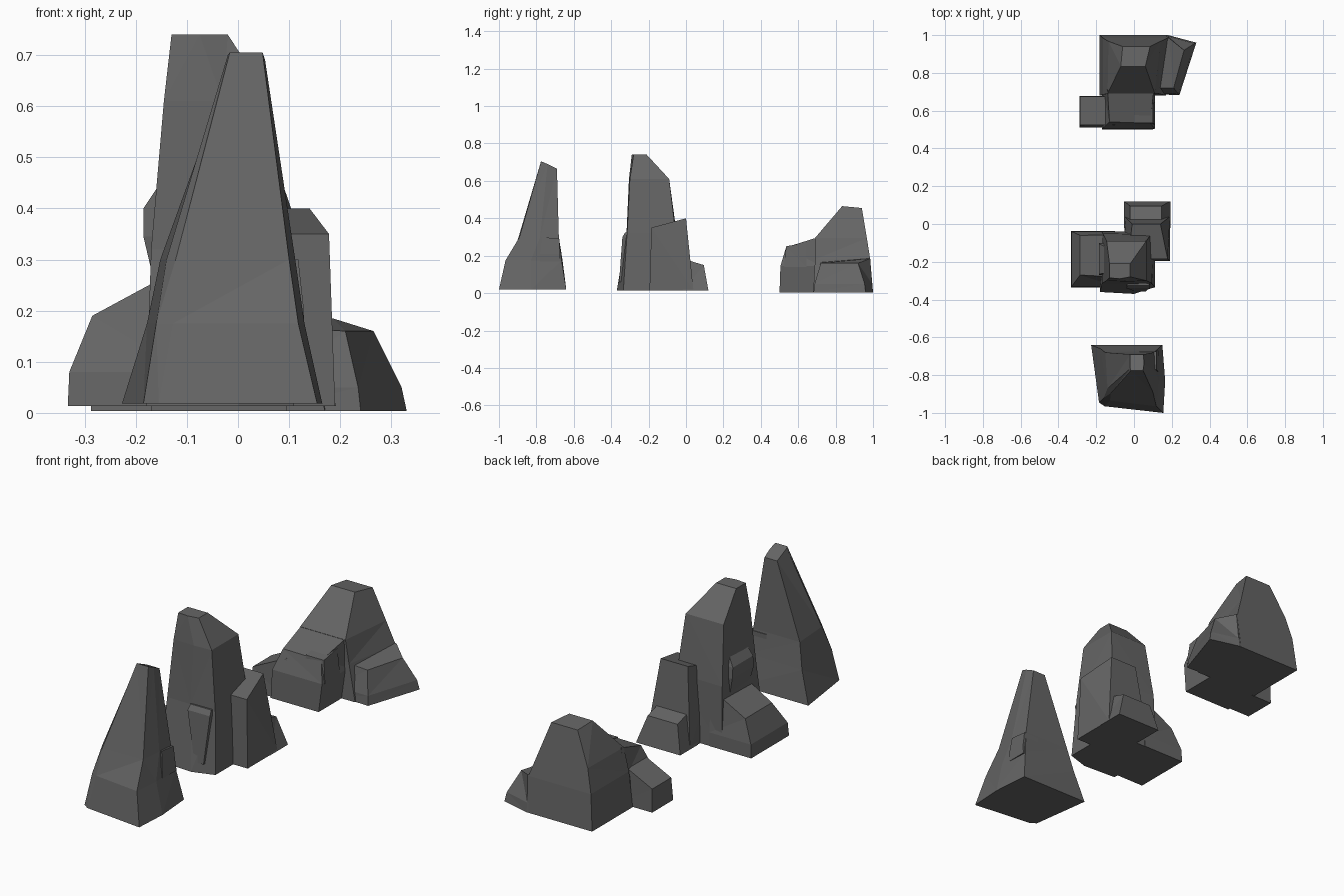
import bpy, bmesh

grey = bpy.data.materials.new("dark_stone")
grey.diffuse_color = (0.13, 0.13, 0.13, 1)


def rect(x0, x1, y0, y1, z, zb=None):
    """Four-cornered ring; zb is the height of the back edge."""
    zb = z if zb is None else zb
    return [(x0, y0, z), (x1, y0, z), (x1, y1, zb), (x0, y1, zb)]


def ring(z, *pts):
    return [(x, y, z) for x, y in pts]


def loft(name, rings):
    """Closed flat-shaded solid through equal-count rings, bottom to top."""
    bm = bmesh.new()
    rows = [[bm.verts.new(p) for p in r] for r in rings]
    n = len(rows[0])
    for a, b in zip(rows, rows[1:]):
        for i in range(n):
            j = (i + 1) % n
            bm.faces.new((a[i], a[j], b[j], b[i]))
    bm.faces.new(rows[0][::-1])
    bm.faces.new(rows[-1])
    bmesh.ops.recalc_face_normals(bm, faces=bm.faces)
    bmesh.ops.triangulate(bm, faces=bm.faces)
    me = bpy.data.meshes.new(name)
    bm.to_mesh(me)
    bm.free()
    me.materials.append(grey)
    ob = bpy.data.objects.new(name, me)
    bpy.context.collection.objects.link(ob)
    return ob


def fuse(body, *lumps):
    """Union the lumps into the body and discard them."""
    bpy.context.view_layer.objects.active = body
    for lump in lumps:
        m = body.modifiers.new("union", 'BOOLEAN')
        m.operation = 'UNION'
        m.solver = 'EXACT'
        m.object = lump
        bpy.ops.object.modifier_apply(modifier=m.name)
        bpy.data.objects.remove(lump)


# Front rock: tapering spire with a bevelled left front corner
spire = loft("spire_rock", [
    ring(0.018, (-0.185, -0.945), (-0.155, -0.965), (0.155, -1.0), (0.165, -0.83), (0.15, -0.64), (-0.227, -0.64)),
    ring(0.175, (-0.16, -0.92), (-0.127, -0.935), (0.118, -0.965), (0.13, -0.83), (0.122, -0.665), (-0.178, -0.66)),
    ring(0.30, (-0.14, -0.87), (-0.122, -0.895), (0.10, -0.89), (0.112, -0.78), (0.105, -0.68), (-0.152, -0.68)),
    [(-0.02, -0.765, 0.70), (-0.016, -0.775, 0.705), (0.048, -0.775, 0.705),
     (0.053, -0.74, 0.69), (0.05, -0.69, 0.665), (-0.02, -0.69, 0.665)]])
# Small ledge on its right back side
fuse(spire, loft("spire_ledge", [
    rect(0.03, 0.13, -0.78, -0.67, 0.17), rect(0.03, 0.128, -0.78, -0.676, 0.21),
    rect(0.03, 0.118, -0.77, -0.676, 0.30, 0.29)]))

# Middle rock: tall column with a sloping crown
column = loft("column_rock", [
    ring(0.013, (-0.18, -0.36), (0.0, -0.37), (0.11, -0.335), (0.11, -0.04), (-0.17, -0.04)),
    ring(0.32, (-0.17, -0.315), (-0.04, -0.318), (0.095, -0.315), (0.09, -0.055), (-0.165, -0.05)),
    ring(0.61, (-0.145, -0.30), (-0.03, -0.305), (0.065, -0.30), (0.065, -0.09), (-0.145, -0.09)),
    ring(0.74, (-0.13, -0.285), (-0.075, -0.29), (-0.02, -0.28), (-0.02, -0.21), (-0.13, -0.21))])
# Low left shoulder
shoulder = loft("left_shoulder", [
    rect(-0.333, -0.10, -0.337, -0.038, 0.013),
    rect(-0.33, -0.10, -0.33, -0.04, 0.08),
    [(-0.285, -0.27, 0.19), (-0.10, -0.28, 0.29), (-0.10, -0.058, 0.29), (-0.285, -0.06, 0.19)]])
# Left ledge higher up
ledge = loft("left_ledge", [
    rect(-0.165, -0.09, -0.26, -0.11, 0.26), rect(-0.185, -0.09, -0.27, -0.10, 0.345),
    rect(-0.185, -0.09, -0.265, -0.105, 0.40), rect(-0.155, -0.09, -0.26, -0.12, 0.445)])
# Wedge on the front face
wedge = loft("front_wedge", [
    rect(0.01, 0.06, -0.358, -0.28, 0.06), rect(-0.04, 0.083, -0.34, -0.28, 0.30),
    rect(-0.035, 0.08, -0.325, -0.28, 0.325)])
# Back right block running down into a low step
block = loft("back_block", [
    rect(-0.05, 0.19, -0.195, 0.04, 0.013),
    [(-0.03, -0.185, 0.35), (0.178, -0.185, 0.35), (0.14, 0.0, 0.40), (-0.01, 0.0, 0.40)]])
step = loft("back_step", [
    rect(-0.052, 0.192, -0.02, 0.12, 0.013),
    rect(-0.02, 0.145, -0.02, 0.095, 0.185, 0.15)])
fuse(column, shoulder, ledge, wedge, block, step)

# Back rock: broad main peak
peak = loft("broad_rock", [
    rect(-0.182, 0.17, 0.68, 1.0, 0.004),
    [(-0.165, 0.685, 0.18), (0.13, 0.69, 0.18), (0.18, 0.985, 0.18), (-0.165, 0.985, 0.18)],
    [(-0.14, 0.69, 0.295), (0.11, 0.69, 0.295), (0.14, 0.967, 0.295), (-0.135, 0.967, 0.295)],
    [(-0.07, 0.835, 0.465), (0.06, 0.835, 0.465), (0.085, 0.94, 0.455), (-0.06, 0.94, 0.455)]])
# Front terrace: low base, sloped upper part and a squarish knob
terrace = loft("front_terrace", [
    rect(-0.17, 0.095, 0.50, 0.72, 0.004),
    rect(-0.165, 0.11, 0.505, 0.72, 0.145),
    [(-0.13, 0.54, 0.245), (0.085, 0.535, 0.245), (0.105, 0.71, 0.30), (-0.14, 0.71, 0.30)]])
knob = loft("terrace_knob", [
    rect(0.0, 0.112, 0.525, 0.645, 0.14), rect(0.0, 0.10, 0.535, 0.64, 0.25, 0.27)])
# Left toe
toe = loft("left_toe", [
    rect(-0.288, -0.10, 0.512, 0.678, 0.004),
    [(-0.286, 0.525, 0.12), (-0.10, 0.525, 0.21), (-0.10, 0.675, 0.21), (-0.286, 0.675, 0.12)]])
# Right spur, flush with the back of the peak
spur = loft("right_spur", [
    ring(0.004, (0.05, 0.69), (0.24, 0.682), (0.33, 0.96), (0.18, 1.0), (0.05, 0.99)),
    ring(0.05, (0.05, 0.692), (0.235, 0.688), (0.32, 0.955), (0.18, 0.995), (0.05, 0.98)),
    [(0.05, 0.72, 0.17), (0.21, 0.72, 0.16), (0.265, 0.92, 0.16), (0.185, 0.985, 0.185), (0.05, 0.97, 0.21)]])
fuse(peak, terrace, knob, toe, spur)
